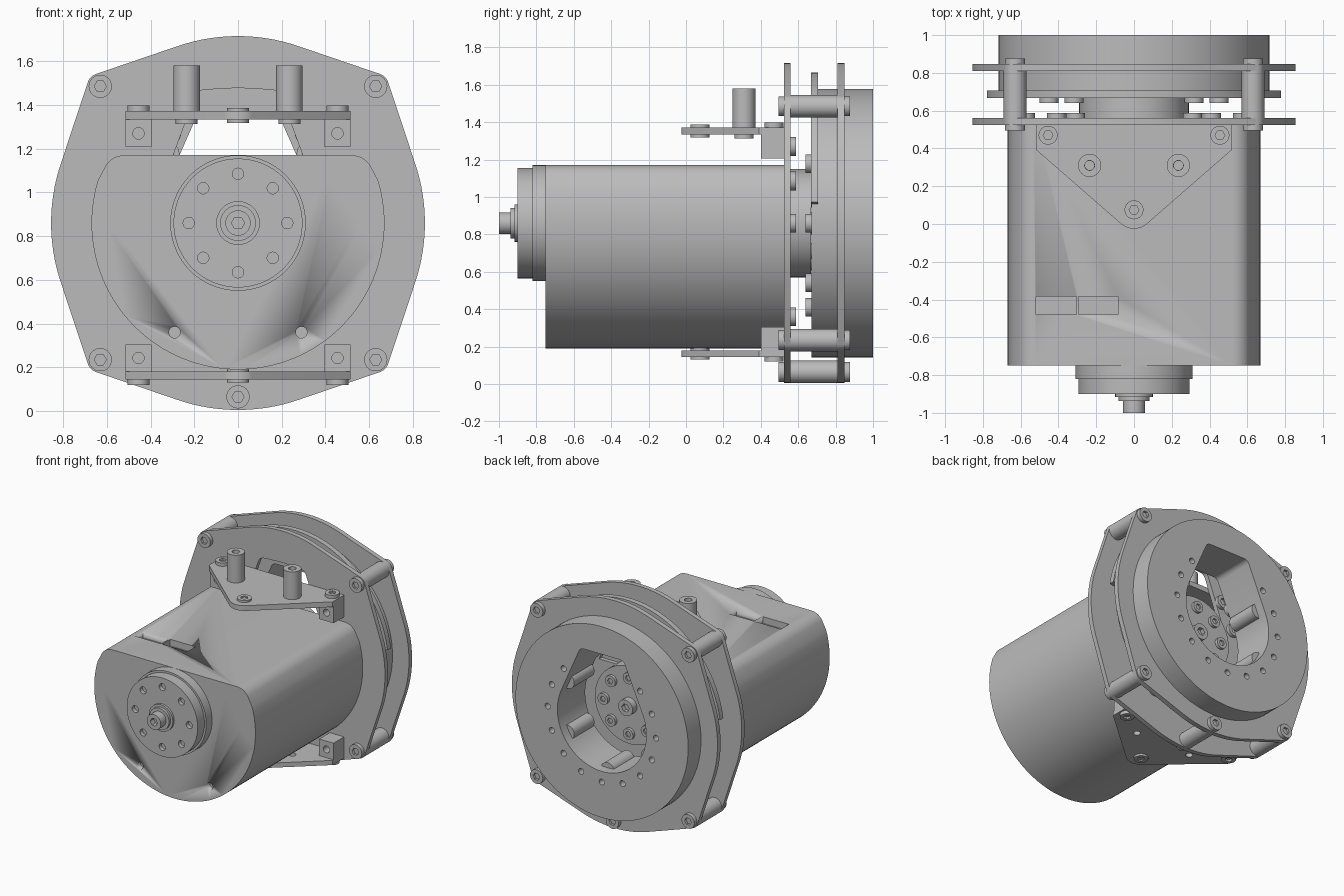
import bpy, bmesh
from math import sin, cos, pi, radians
from mathutils import Vector, geometry

cube = bpy.data.objects.get("Cube")
if cube:
    bpy.data.objects.remove(cube, do_unlink=True)

grey = bpy.data.materials.new("machined grey")
grey.use_nodes = True
grey.diffuse_color = (0.5, 0.5, 0.5, 1)
grey.node_tree.nodes["Principled BSDF"].inputs["Base Color"].default_value = (0.5, 0.5, 0.5, 1)

AXIS = 0.86      # height of the motor axis
SIDES = (-1, 1)


# Outline helpers
def circ(u, v, r, n=32):
    return [(u + r * cos(2 * pi * i / n), v + r * sin(2 * pi * i / n)) for i in range(n)]


def rect(u0, u1, v0, v1):
    return [(u0, v0), (u1, v0), (u1, v1), (u0, v1)]


def hull(points):
    return [points[i] for i in geometry.convex_hull_2d([Vector(p) for p in points])]


def polar(r, degrees):
    return r * cos(radians(degrees)), AXIS + r * sin(radians(degrees))


def head(u, v, seat, top, r=0.05):
    """Cap screw head with a hex socket opening at its top."""
    mid = seat + (top - seat) * 0.4
    return [([circ(u, v, r)], seat, mid),
            ([circ(u, v, r), circ(u, v, r * 0.52, 6)], mid, top)]


def part(name, layers, axis="y"):
    """Extrude layers of (outline plus holes, start, end) along an axis."""
    bm = bmesh.new()
    for loops, lo, hi in layers:
        edges, faces = [], []
        for loop in loops:
            vs = [bm.verts.new((u, v, lo)) for u, v in loop]
            if len(loops) == 1:
                faces = [bm.faces.new(vs)]
            else:
                edges += [bm.edges.new((vs[i - 1], vs[i])) for i in range(len(vs))]
        if edges:
            fill = bmesh.ops.triangle_fill(bm, edges=edges, use_beauty=True, normal=(0, 0, 1))
            faces = [f for f in fill["geom"] if isinstance(f, bmesh.types.BMFace)]
        ext = bmesh.ops.extrude_face_region(bm, geom=faces, use_keep_orig=True)
        for v in ext["geom"]:
            if isinstance(v, bmesh.types.BMVert):
                v.co.z = hi
    if axis == "y":
        for v in bm.verts:
            v.co = (v.co.x, v.co.z, v.co.y)
    bmesh.ops.recalc_face_normals(bm, faces=bm.faces[:])
    mesh = bpy.data.meshes.new(name)
    bm.to_mesh(mesh)
    bm.free()
    mesh.materials.append(grey)
    ob = bpy.data.objects.new(name, mesh)
    bpy.context.collection.objects.link(ob)
    bpy.ops.object.select_all(action="DESELECT")
    ob.select_set(True)
    bpy.context.view_layer.objects.active = ob
    bpy.ops.object.shade_smooth_by_angle(angle=radians(30))
    return ob


def cut(ob, cutter):
    mod = ob.modifiers.new("cut", "BOOLEAN")
    mod.object = cutter
    mod.solver = "EXACT"
    cutter.hide_render = True
    bpy.context.view_layer.objects.active = ob
    bpy.ops.object.modifier_apply(modifier=mod.name)
    bpy.data.objects.remove(cutter, do_unlink=True)


# Motor housing: round below, flat on top with rounded shoulders
shell = [p for p in circ(0, AXIS, 0.67, 128) if p[1] < AXIS + 0.2]
for s in SIDES:
    shell += circ(s * 0.52, 1.07, 0.1, 48)
housing = part("motor_housing", [([hull(shell)], -0.75, 0.53)])
face_holes = [(s * x, z) for s in SIDES for x, z in ((0.575, AXIS), (0.41, 1.085), (0.29, 0.36))]
cut(housing, part("hole_cutter", [([circ(x, z, 0.026, 20)], -0.8, -0.71) for x, z in face_holes]))
cut(housing, part("slot_cutter", [([rect(-0.52, -0.305, -0.48, -0.385)], 1.12, 1.2),
                                  ([rect(-0.295, -0.085, -0.48, -0.385)], 1.12, 1.2)], "z"))

# Front hub with its bolt circle and shaft
hub_holes = [circ(*polar(0.225, a), 0.026, 20) for a in range(0, 360, 45)]
part("front_hub", [([circ(0, AXIS, 0.31, 64)], -0.82, -0.74),
                   ([circ(0, AXIS, 0.295, 64)], -0.87, -0.81),
                   ([circ(0, AXIS, 0.295, 64)] + hub_holes, -0.9, -0.87)])
part("front_shaft", [([circ(0, AXIS, 0.1)], -0.917, -0.89),
                     ([circ(0, AXIS, 0.082)], -0.937, -0.91)]
     + head(0, AXIS, -0.93, -1.0, 0.058))

# Two eared mounting plates
corners = [(s * 0.63, z) for s in SIDES for z in (0.235, 1.485)]
outline = circ(0, AXIS, 0.855, 128)
for x, z in corners:
    outline += circ(x, z, 0.06)
outline = hull(outline)
window = [(0.33, 1.08), (-0.33, 1.08), (0, 1.478)]
opening = circ(0, AXIS, 0.37, 64)
for s in SIDES:
    window += circ(s * 0.15, 1.42, 0.05)
    opening += circ(s * 0.15, 1.325, 0.045)
window, opening = hull(window), hull(opening)
part("front_plate", [([outline, window], 0.525, 0.56)])
part("rear_plate", [([outline, opening], 0.81, 0.847)])

# Standoffs and screws that join the plates
posts, screws = [], []
for x, z in corners + [(0, 0.065)]:
    posts.append(([circ(x, z, 0.06)], 0.555, 0.815))
    screws += head(x, z, 0.525, 0.495, 0.053) + head(x, z, 0.847, 0.877, 0.053)
part("standoffs", posts)
part("standoff_screws", screws)

# Rear output disc with keyhole opening, hole ring and inner pins
ring_holes = [circ(*polar(0.45, 135 + 22.5 * i), 0.022, 20) for i in range(13)]
part("output_disc", [([circ(0, AXIS, 0.718, 128), opening], 0.67, 0.94),
                     ([circ(0, AXIS, 0.718, 128), opening] + ring_holes, 0.94, 1.0)])
part("inner_pins", [([circ(*polar(0.385, a), 0.055)], 0.69, 0.93)
                    for a in (30, -30, -90, -150, 150)])

# Crescent guard over the upper half of the disc
arc = range(8, 173, 4)
guard = [(0.785 * cos(radians(a)), AXIS + 0.807 * sin(radians(a))) for a in arc]
guard += [polar(0.6, a) for a in reversed(arc)]
part("crescent_guard", [([guard], 0.667, 0.707)])

# Rotor behind the front plate, and the screw rings
part("rotor", [([circ(0, AXIS, 0.29, 64)], 0.53, 0.668)])
rotor_screws = head(0, AXIS, 0.668, 0.72, 0.06)
for a in range(0, 360, 45):
    rotor_screws += head(*polar(0.21, a), 0.668, 0.69, 0.042)
part("rotor_screws", rotor_screws)
disc_screws = []
for a in range(135, 406, 45):
    disc_screws += head(*polar(0.45, a), 0.67, 0.64)
part("disc_screws", disc_screws)
plate_screws = []
for x, z in face_holes + [(s * 0.31, 1.27) for s in SIDES]:
    plate_screws += head(x, z, 0.56, 0.588)
part("plate_screws", plate_screws)


# Triangular brackets above and below the motor
def bracket(name, inner, outer, block_end, up):
    tri = [(s * 0.515, y) for s in SIDES for y in (0.39, 0.525)] + circ(0, 0.08, 0.105, 48)
    holes = [circ(s * 0.235, 0.31, 0.025, 20) for s in SIDES]
    part(name + "_bracket", [([hull(tri)] + holes, inner, outer)], "z")
    blocks, bolts = [], head(0, 0.075, outer, outer + up * 0.015)
    bolts += head(0, 0.075, inner, inner - up * 0.015)
    for s in SIDES:
        x, mid = s * 0.455, (inner + block_end) / 2
        blocks.append(([rect(x - 0.06, x + 0.06, min(inner, block_end), max(inner, block_end)),
                        circ(x, mid, 0.026, 20)], 0.4, 0.525))
        bolts += head(x, 0.47, outer, outer + up * 0.025)
    part(name + "_bracket_blocks", blocks)
    part(name + "_bracket_screws", bolts, "z")


bracket("top", 1.333, 1.372, 1.207, 1)
bracket("bottom", 0.18, 0.145, 0.305, -1)

# Hollow posts standing on the top bracket
tubes = []
for s in SIDES:
    tubes.append(([circ(s * 0.235, 0.31, 0.061), circ(s * 0.235, 0.31, 0.026, 20)], 1.37, 1.58))
    tubes += head(s * 0.235, 0.31, 1.333, 1.312)
part("top_posts", tubes, "z")
